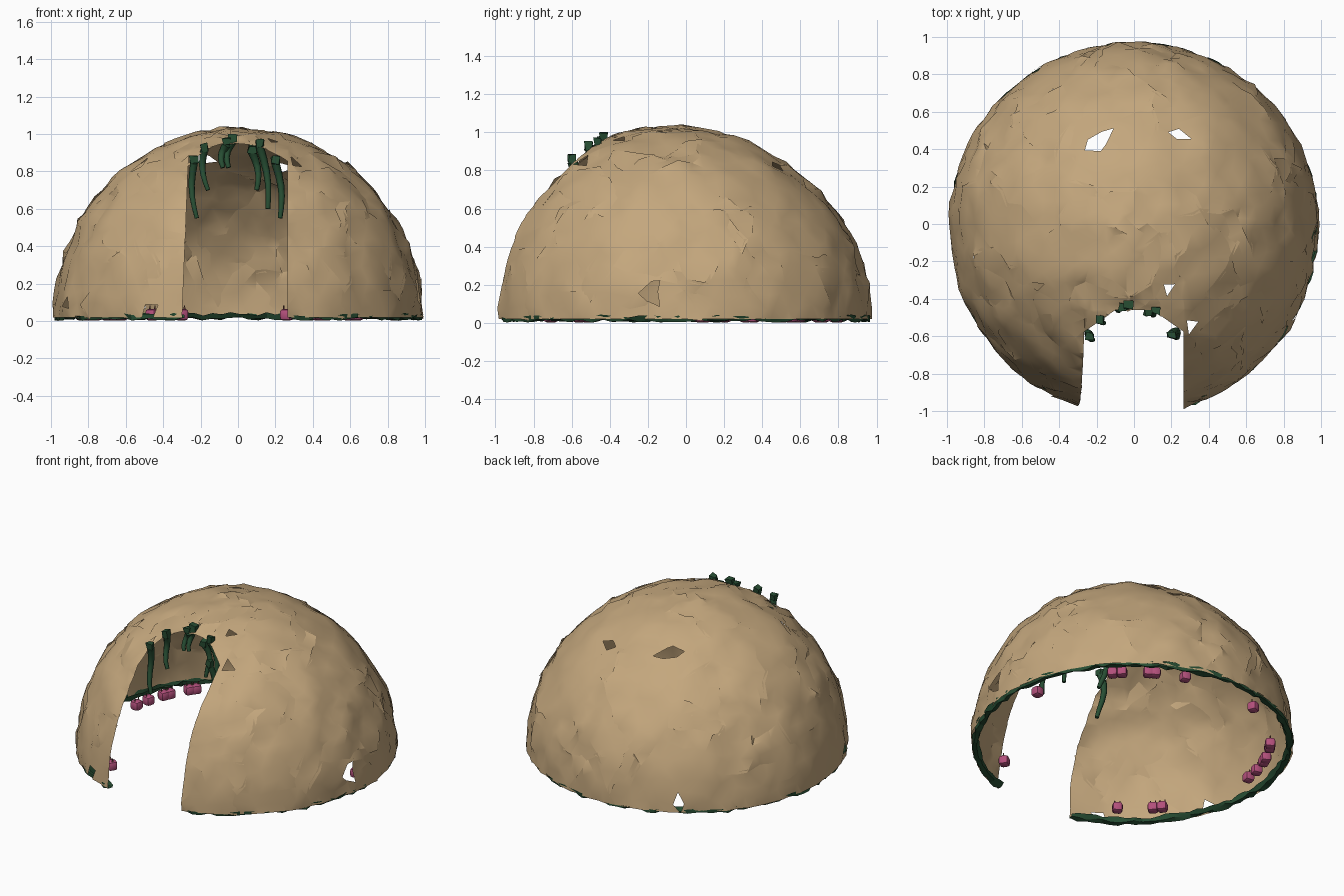
import bpy
import bmesh
import math
import random
from mathutils import Vector, noise

random.seed(7)
cube = bpy.data.objects.get("Cube")
if cube:
    bpy.data.objects.remove(cube, do_unlink=True)


def make_material(name, rgb):
    mat = bpy.data.materials.new(name)
    mat.use_nodes = True
    mat.diffuse_color = (*rgb, 1)
    bsdf = next(n for n in mat.node_tree.nodes if n.type == "BSDF_PRINCIPLED")
    bsdf.inputs["Base Color"].default_value = (*rgb, 1)
    bsdf.inputs["Roughness"].default_value = 0.9
    return mat


CLAY = make_material("tan clay", (0.55, 0.385, 0.205))
GREEN = make_material("dark leaf green", (0.02, 0.075, 0.033))
PINK = make_material("berry pink", (0.45, 0.08, 0.2))
BROWN = make_material("stem brown", (0.16, 0.07, 0.05))


def finish(bm, name, mats, angle=35):
    mesh = bpy.data.meshes.new(name)
    bm.to_mesh(mesh)
    bm.free()
    for mat in mats:
        mesh.materials.append(mat)
    for poly in mesh.polygons:
        poly.use_smooth = True
    mesh.set_sharp_from_angle(angle=math.radians(angle))
    obj = bpy.data.objects.new(name, mesh)
    bpy.context.collection.objects.link(obj)
    return obj


def jitter(amount):
    return Vector(random.uniform(-amount, amount) for _ in range(3))


def dome_y(y, z=0.0):
    """Front half is a little deeper and the crown leans forward."""
    return y * (1.035 if y < 0 else 0.985) - 0.07 * z * z


def cut(bm, faces, point, normal, clear=False):
    geom = dict.fromkeys(faces)
    for f in faces:
        geom.update(dict.fromkeys(f.edges))
        geom.update(dict.fromkeys(f.verts))
    bmesh.ops.bisect_plane(bm, geom=list(geom), plane_co=point,
                           plane_no=normal, clear_inner=clear)


# Rough clay dome: a thin, dented shell
bm = bmesh.new()
bmesh.ops.create_icosphere(bm, subdivisions=5, radius=1)
for v in bm.verts:
    d = v.co.normalized()
    d = (d + jitter(0.018)).normalized()
    d *= 0.987 + 0.017 * noise.noise(d * 7) + random.uniform(-0.006, 0.006)
    v.co = Vector((d.x, dome_y(d.y, max(d.z, 0)), 0.015 + d.z * 1.03))
cut(bm, bm.faces[:], (0, 0, 0.02), (0, 0, 1), True)

# Doorway: two upright sides and a three-sided arch
LEFT, RIGHT, LEAN = 0.265, -0.3, 0.04
for x, lean in ((LEFT, 0), (RIGHT, LEAN)):
    cut(bm, [f for f in bm.faces if f.calc_center_median().y < -0.3],
        (x, 0, 0), (1, 0, -lean))


def door_zone():
    return [f for f in bm.faces if f.calc_center_median().y < -0.3
            and RIGHT - 0.05 < f.calc_center_median().x < LEFT + 0.05]


cut(bm, door_zone(), (0, -0.46, 0), (0, 1, 0))
for side in (-1, 1):
    cut(bm, door_zone(), (side * 0.1, -0.46, 0), (side * 0.7, 1, 0))


def in_door(p):
    return (RIGHT + LEAN * p.z < p.x < LEFT and p.y < -0.46
            and 0.7 * (abs(p.x) - 0.1) + p.y + 0.46 < 0)


bmesh.ops.delete(bm, geom=[f for f in bm.faces if in_door(f.calc_center_median())],
                 context="FACES")

# Small broken holes: location and number of missing faces
HOLES = [((-0.24, 0.44, 0.88), 2), ((-0.14, 0.47, 0.88), 2), ((0.26, 0.51, 0.85), 2),
         ((0.18, -0.36, 0.97), 1), ((0.32, -0.53, 0.84), 1), ((0.97, -0.19, 0.16), 4),
         ((-0.46, -0.89, 0.06), 4), ((-0.53, 0.81, 0.08), 2), ((-0.9, -0.39, 0.08), 1)]
for place, count in HOLES:
    near = sorted(bm.faces, key=lambda f: (f.calc_center_median() - Vector(place)).length)
    bmesh.ops.delete(bm, geom=near[:count], context="FACES")

# Cracks: short walks along edges, split so each lip laps over the other
cracks = {}
for start_vert in random.sample(bm.verts[:], 170):
    here, heading = start_vert, jitter(1)
    for step in range(random.randint(2, 5)):
        if here.co.z < 0.08 or here.is_boundary:
            break
        edge = max(here.link_edges, key=lambda e: (
            e.other_vert(here).co - here.co).normalized().dot(heading))
        cracks[edge] = True
        there = edge.other_vert(here)
        heading = (there.co - here.co).normalized()
        here = there
split = bmesh.ops.split_edges(bm, edges=list(cracks))["edges"]
for v in dict.fromkeys(v for e in split for v in e.verts):
    centre = sum((f.calc_center_median() for f in v.link_faces), Vector()) / len(v.link_faces)
    v.co += (v.co - centre) * 0.35
    v.co *= 1 + random.uniform(-0.006, 0.006)
finish(bm, "clay_dome", [CLAY], 28)

# Ragged grass strip tucked under the rim, open at the doorway
bm = bmesh.new()
STEPS = 110
start, end = math.radians(-73.5), math.radians(252.5)
previous = None
for i in range(STEPS + 1):
    a = start + (end - start) * i / STEPS
    row = []
    for r, z in ((0.982, 0.034), (0.977, 0.011), (0.95, 0.014), (0.938, 0.038)):
        r += random.uniform(-0.01, 0.01)
        z += random.uniform(-0.01, 0.01)
        row.append(bm.verts.new((r * math.cos(a), dome_y(r * math.sin(a)), z)))
    if previous:
        for k in range(3):
            bm.faces.new((previous[k], previous[k + 1], row[k + 1], row[k]))
    previous = row
finish(bm, "grass_rim", [GREEN], 20)


# Hanging vines around the arch, each a tapering crooked tube
def vine(name, points, radius=0.021):
    curve = bpy.data.curves.new(name, "CURVE")
    curve.dimensions = "3D"
    curve.bevel_depth = radius
    curve.bevel_resolution = 1
    curve.use_fill_caps = True
    spline = curve.splines.new("POLY")
    spline.points.add(len(points) - 1)
    for i, (pt, p) in enumerate(zip(spline.points, points)):
        pt.co = (*p, 1)
        pt.radius = 1.1 - 0.5 * i / (len(points) - 1)
    curve.materials.append(GREEN)
    bpy.context.collection.objects.link(bpy.data.objects.new(name, curve))


# top x, top y, knot z, bottom x, bottom z
VINES = [(-0.235, -0.6, 0.865, -0.22, 0.55), (-0.18, -0.51, 0.935, -0.16, 0.7),
         (-0.03, -0.435, 0.98, -0.05, 0.82), (-0.06, -0.445, 0.965, -0.08, 0.82),
         (0.075, -0.47, 0.925, 0.1, 0.7), (0.115, -0.46, 0.955, 0.16, 0.6),
         (0.2, -0.59, 0.865, 0.225, 0.55)]
for n, (x, y, z, bx, bz) in enumerate(VINES, 1):
    path = []
    for i in range(6):
        t = i / 5
        sway = 0.02 * math.sin(t * math.pi) * (-1 if x < 0 else 1)
        path.append((x + (bx - x) * t + sway, y + 0.02 * math.sin(t * 5),
                     z - 0.02 + (bz - z + 0.02) * t))
    vine(f"vine_{n}", path)
    # leafy knot where the vine meets the arch
    bm = bmesh.new()
    bmesh.ops.create_cube(bm, size=0.04)
    for v in bm.verts:
        v.co += jitter(0.008) + Vector((x, y, z - 0.005))
    finish(bm, f"vine_knot_{n}", [GREEN])

# Pink berries standing along the inside of the wall
ANGLES = (5, 41, 45, 56, 59, 72, 111, 143, 146, 155, 158, 166, 173, 218, 222, 237, 302)
for n, degrees in enumerate(ANGLES, 1):
    bm = bmesh.new()
    bmesh.ops.create_cube(bm, size=1)
    bmesh.ops.bevel(bm, geom=bm.edges[:], offset=0.28, segments=2,
                    profile=0.5, affect="EDGES")
    bmesh.ops.scale(bm, vec=(0.064, 0.064, 0.062), verts=bm.verts)
    body = set(bm.faces)
    for sx in (-1, 1):
        stem = bmesh.ops.create_cone(bm, cap_ends=True, segments=4, radius1=0.006,
                                     radius2=0.003, depth=0.022)["verts"]
        bmesh.ops.translate(bm, vec=(sx * 0.016, 0, 0.038), verts=stem)
    for f in bm.faces:
        f.material_index = 0 if f in body else 1
    berry = finish(bm, f"berry_{n}", [PINK, BROWN])
    a = math.radians(degrees)
    berry.location = (0.84 * math.cos(a), 0.84 * math.sin(a), 0.034)
    berry.rotation_euler.z = a + math.pi / 2
